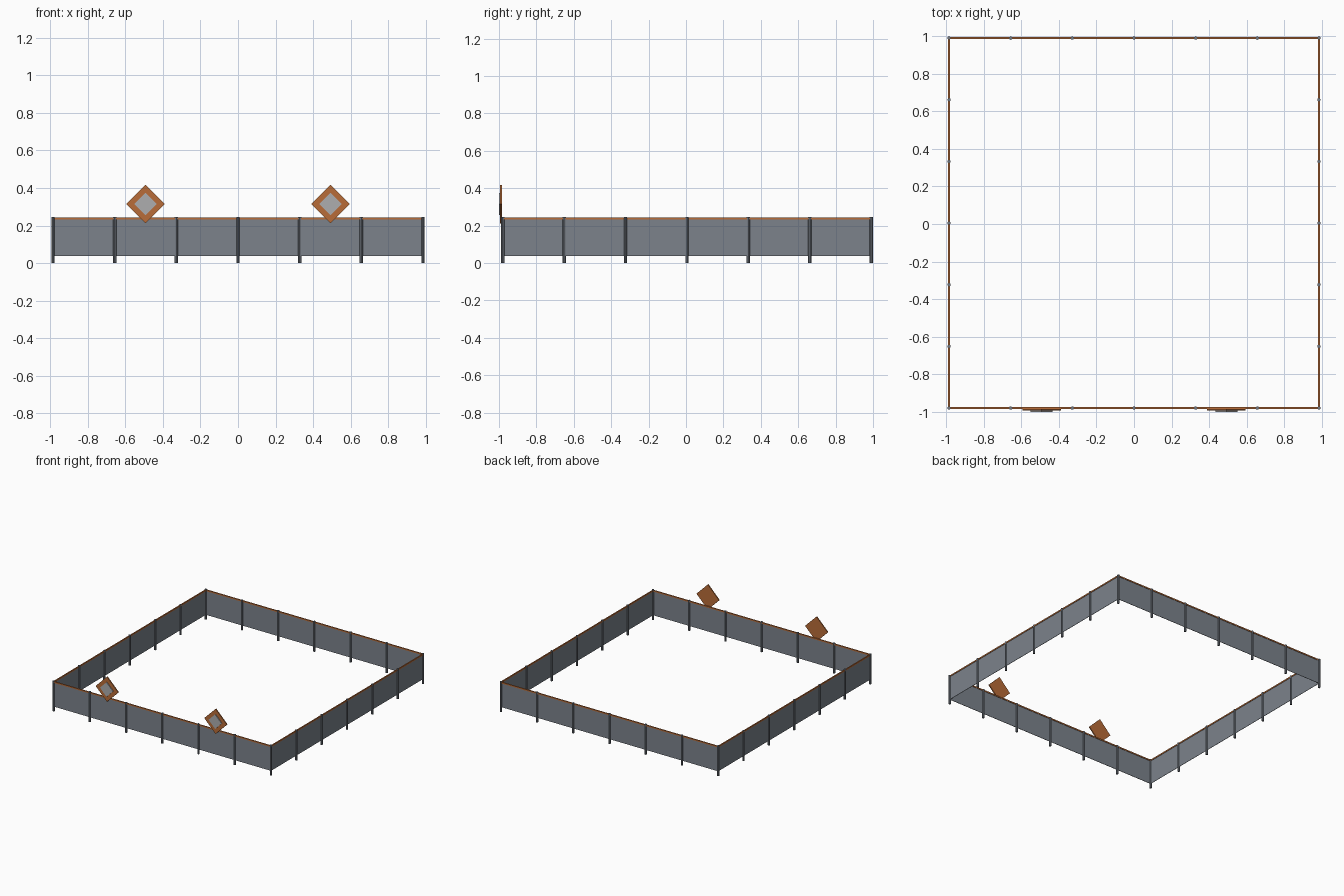
import bpy, math
from mathutils import Matrix

if "Cube" in bpy.data.objects:
    bpy.data.objects.remove(bpy.data.objects["Cube"])

H = 0.985        # half side of the fence square
CY = 0.005       # fence centre in y
N = 6            # bays per side


def material(name, rgb):
    m = bpy.data.materials.new(name)
    m.diffuse_color = (*rgb, 1)
    m.use_nodes = True
    m.node_tree.nodes["Principled BSDF"].inputs["Base Color"].default_value = m.diffuse_color
    return m


steel = material("post_steel", (0.17, 0.19, 0.22))
mesh_grey = material("panel_grey", (0.2, 0.225, 0.26))
orange = material("orange", (0.48, 0.15, 0.04))
pale = material("pale_grey", (0.42, 0.42, 0.43))


def box(name, loc, size, mat, matrix=Matrix()):
    bpy.ops.mesh.primitive_cube_add(size=1)
    o = bpy.context.object
    o.name = name
    o.data.transform(matrix @ Matrix.Translation(loc) @ Matrix.Diagonal((*size, 1)))
    o.data.materials.append(mat)
    return o


# Four sides: thin panel, top rail and evenly spaced posts
for i, side in enumerate(("front", "right", "back", "left")):
    turn = Matrix.Translation((0, CY, 0)) @ Matrix.Rotation(i * math.pi / 2, 4, 'Z')
    box(side + "_panel", (0, -H, 0.135), (2 * H, 0.003, 0.196), mesh_grey, turn)
    box(side + "_top_rail", (0, -H, 0.238), (2 * H, 0.009, 0.011), orange, turn)
    for k in range(N):
        x = -H + 2 * H * k / N
        bpy.ops.mesh.primitive_cylinder_add(vertices=8, radius=0.009, depth=0.247)
        post = bpy.context.object
        post.name = f"{side}_post_{k + 1}"
        post.data.transform(turn @ Matrix.Translation((x, -H, 0.1235)))
        post.data.materials.append(steel)

# Two diamond warning signs on the front rail
for side, x in (("left", -0.4925), ("right", 0.4925)):
    tilt = Matrix.Translation((x, 0, 0.315)) @ Matrix.Rotation(math.pi / 4, 4, 'Y')
    box(side + "_sign_plate", (0, -0.9895, 0), (0.145, 0.009, 0.145), orange, tilt)
    box(side + "_sign_face", (0, -0.9965, 0), (0.084, 0.007, 0.084), pale, tilt)
